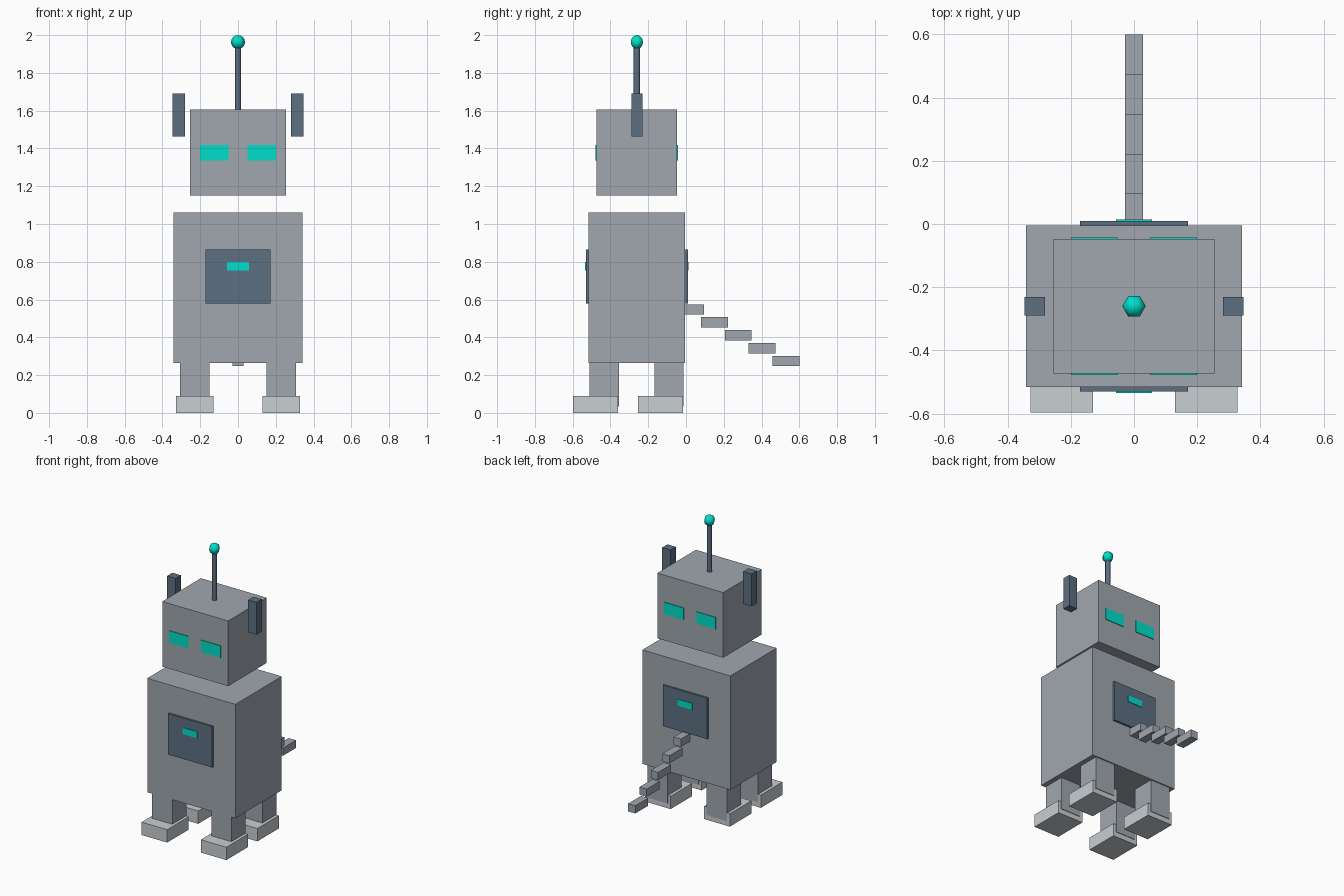
import bpy, bmesh
from math import sin, cos, pi

if "Cube" in bpy.data.objects:
    bpy.data.objects.remove(bpy.data.objects["Cube"])

CY = -0.26  # body axis in y


def material(name, rgb):
    m = bpy.data.materials.new(name)
    m.diffuse_color = (*rgb, 1)
    m.use_nodes = True
    m.node_tree.nodes["Principled BSDF"].inputs["Base Color"].default_value = m.diffuse_color
    return m


GREY = material("grey", (0.35, 0.39, 0.43))
DARK = material("dark_steel", (0.11, 0.16, 0.22))
PALE = material("pale_grey", (0.58, 0.62, 0.65))
TEAL = material("teal_glow", (0.0, 0.74, 0.6))


def finish(name, bm, mat):
    bmesh.ops.recalc_face_normals(bm, faces=bm.faces)
    me = bpy.data.meshes.new(name)
    bm.to_mesh(me)
    bm.free()
    me.materials.append(mat)
    ob = bpy.data.objects.new(name, me)
    bpy.context.collection.objects.link(ob)
    return ob


def box(name, x, y, z, mat):
    """Box from (min, max) ranges."""
    bm = bmesh.new()
    bmesh.ops.create_cube(bm, size=1)
    for v in bm.verts:
        for i, (lo, hi) in enumerate((x, y, z)):
            v.co[i] = (lo + hi) / 2 + v.co[i] * (hi - lo)
    return finish(name, bm, mat)


def lathe(name, profile, sides, mat):
    """Round part about the body axis from (radius, z) points, smooth sides."""
    bm = bmesh.new()
    rings = [[bm.verts.new((r * cos(2 * pi * i / sides), CY + r * sin(2 * pi * i / sides), z))
              for i in range(sides)] for r, z in profile]
    for a, b in zip(rings, rings[1:]):
        for i in range(sides):
            j = (i + 1) % sides
            bm.faces.new((a[i], a[j], b[j], b[i])).smooth = True
    bm.faces.new(rings[0][::-1])
    bm.faces.new(rings[-1])
    bmesh.ops.remove_doubles(bm, verts=bm.verts, dist=1e-5)
    return finish(name, bm, mat)


# Torso and head
box("body", (-0.341, 0.341), (CY - 0.256, CY + 0.256), (0.265, 1.062), GREY)
box("head", (-0.255, 0.255), (CY - 0.213, CY + 0.213), (1.15, 1.606), GREY)

# Antenna
lathe("antenna_rod", [(0.017, 1.6), (0.017, 1.95)], 8, DARK)
R = 0.037
lathe("antenna_ball", [(R * sin(pi * k / 8), 2.0 - R - R * cos(pi * k / 8)) for k in range(9)], 6, TEAL)

# Ears, beside the head
for s, side in ((-1, "left"), (1, "right")):
    box("ear_" + side, sorted((s * 0.281, s * 0.346)), (CY - 0.029, CY + 0.029), (1.464, 1.69), DARK)

# Eyes, chest panel and light on both front and back
for d, face in ((-1, "front"), (1, "back")):
    def slab(inner, outer):
        return sorted((CY + d * inner, CY + d * outer))
    for s, side in ((-1, "left"), (1, "right")):
        box(f"eye_{face}_{side}", sorted((s * 0.05, s * 0.2)), slab(0.205, 0.218), (1.335, 1.418), TEAL)
    box("panel_" + face, (-0.171, 0.171), slab(0.25, 0.27), (0.58, 0.866), DARK)
    box("panel_light_" + face, (-0.057, 0.057), slab(0.265, 0.274), (0.755, 0.8), TEAL)

# Legs and feet
for y, end in ((-0.433, "front"), (-0.09, "back")):
    for s, side in ((-1, "left"), (1, "right")):
        x = s * 0.229
        box(f"leg_{end}_{side}", (x - 0.078, x + 0.078), (y - 0.078, y + 0.078), (0.035, 0.265), GREY)
        box(f"foot_{end}_{side}", (x - 0.099, x + 0.099), (y - 0.164, y + 0.074), (0, 0.09), PALE)

# Stepped tail
for i in range(5):
    y, z = 0.025 + 0.126 * i, 0.548 - 0.0685 * i
    box(f"tail_segment_{i + 1}", (-0.028, 0.028), (y - 0.071, y + 0.071), (z - 0.027, z + 0.027), GREY)
